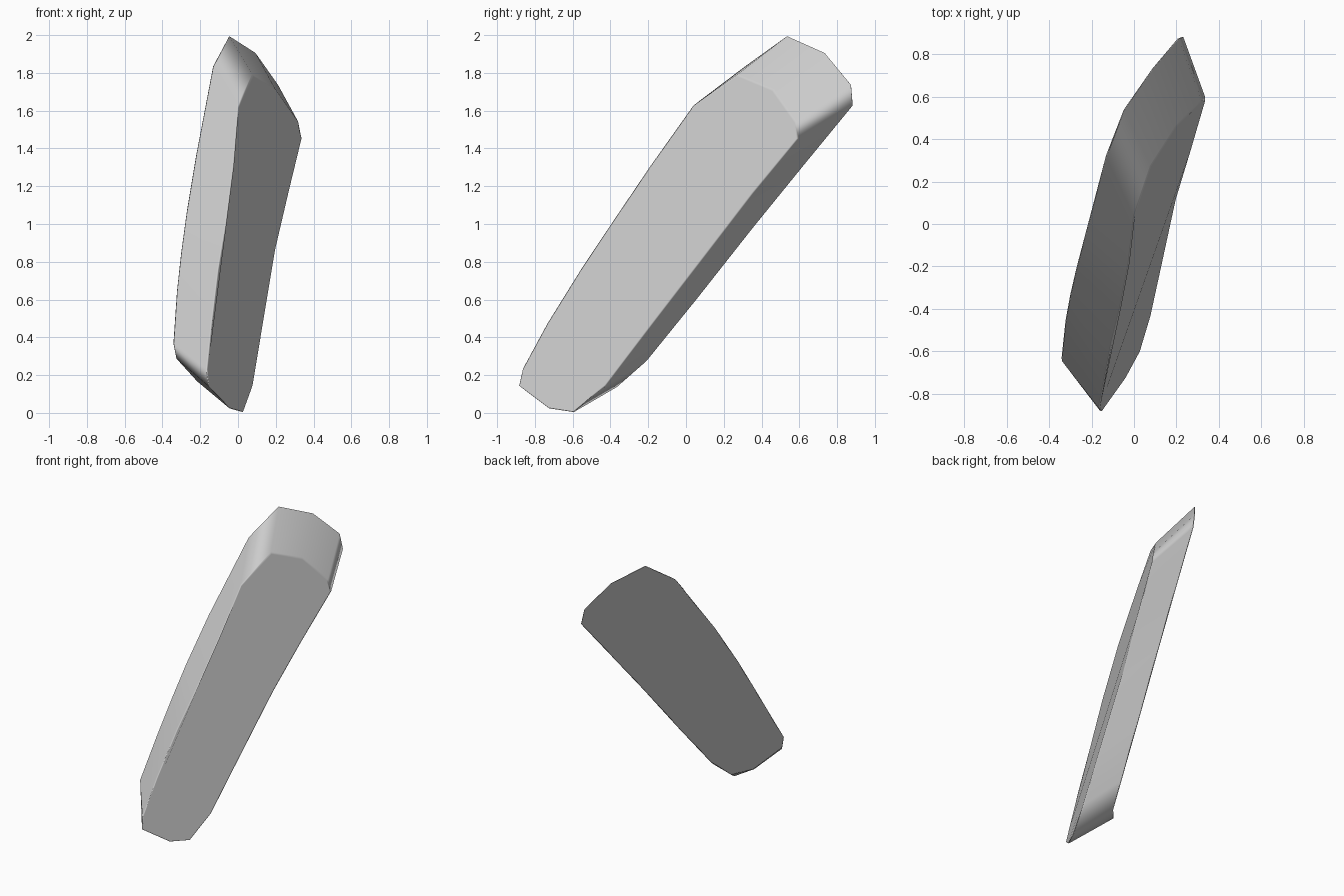
import bpy, bmesh

if "Cube" in bpy.data.objects:
    bpy.data.objects.remove(bpy.data.objects["Cube"])

# Outline of the front face, clockwise from the lowest corner
front = [(.03, -.60, 0), (-.04, -.73, .02), (-.155, -.89, .14), (-.165, -.87, .23),
         (-.14, -.74, .47), (-.105, -.56, .76), (-.065, -.40, 1.0), (-.025, -.19, 1.31),
         (0, .03, 1.62), (.08, .27, 1.79), (.20, .46, 1.71), (.32, .58, 1.54),
         (.34, .59, 1.45), (.27, .35, 1.16), (.20, .12, .86), (.135, -.18, .47),
         (.08, -.43, .14)]

# Matching outline of the back face, shifted up and back
back = [(-.117, -.36, .14), (-.22, -.466, .17), (-.33, -.64, .29), (-.345, -.64, .37),
        (-.327, -.46, .65), (-.305, -.34, .85), (-.275, -.21, 1.07), (-.225, -.02, 1.37),
        (-.135, .32, 1.84), (-.05, .54, 2.0), (.09, .74, 1.91), (.21, .88, 1.74),
        (.23, .89, 1.63), (.16, .62, 1.3), (.09, .36, .98), (.01, .06, .6),
        (-.06, -.20, .28)]

bm = bmesh.new()
f = [bm.verts.new(p) for p in front]
b = [bm.verts.new(p) for p in back]

# Two broad faces and the slanted rim joining them
caps = [bm.faces.new(f), bm.faces.new(b[::-1])]
n = len(f)
for i in range(n):
    j = (i + 1) % n
    bm.faces.new((f[i], b[i], b[j], f[j]))
bmesh.ops.recalc_face_normals(bm, faces=bm.faces)

# Slightly worn edges around both broad faces
rims = list({e for c in caps for e in c.edges})
bmesh.ops.bevel(bm, geom=rims, offset=.008, segments=1, affect='EDGES', clamp_overlap=True)

mesh = bpy.data.meshes.new("leaning_slab")
bm.to_mesh(mesh)
bm.free()
slab = bpy.data.objects.new("leaning_slab", mesh)
bpy.context.collection.objects.link(slab)

# Smooth rim, flat broad faces
mesh.shade_smooth()
normals = slab.modifiers.new("flat_broad_faces", 'WEIGHTED_NORMAL')
normals.weight = 80
